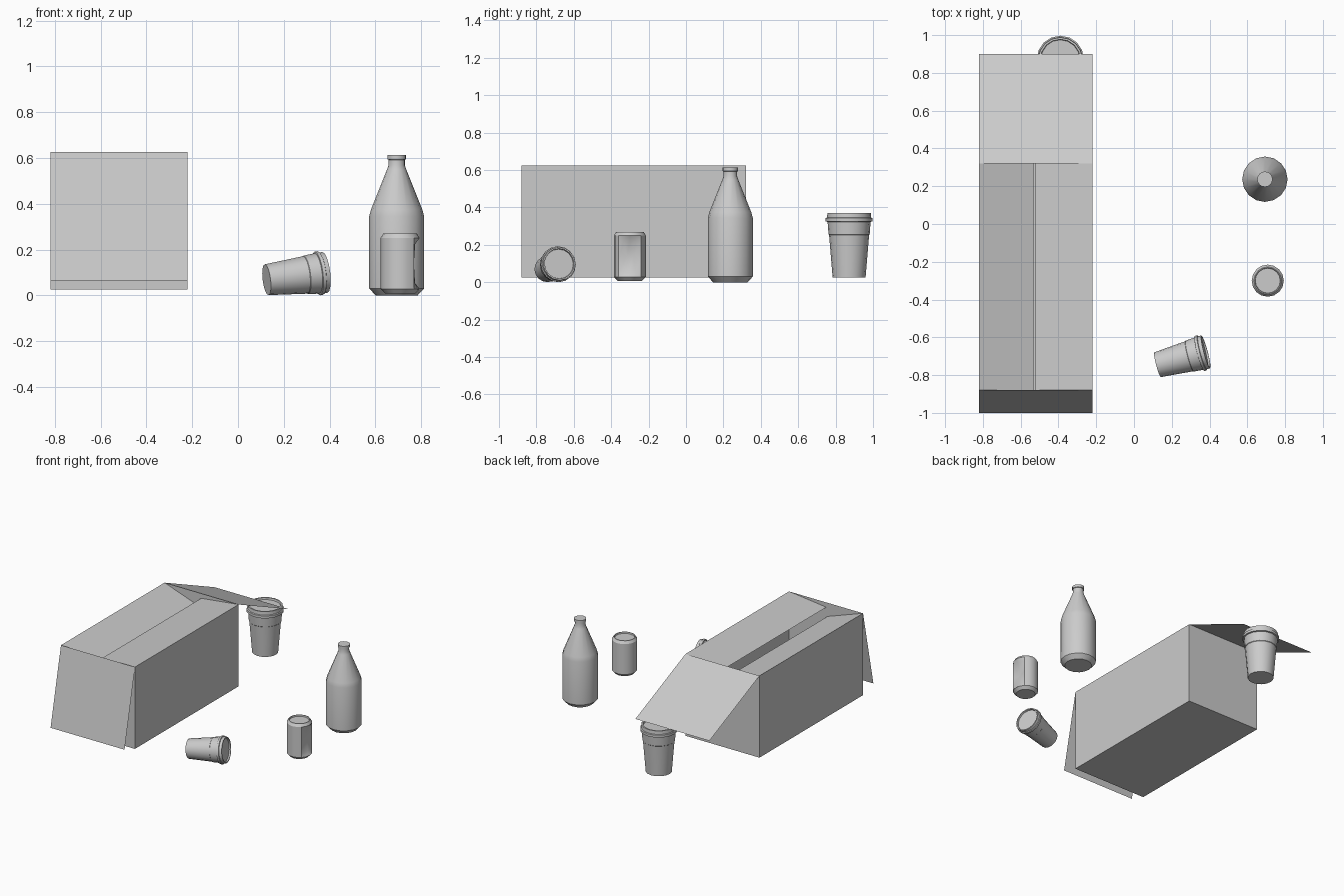
import bpy, bmesh, math
from mathutils import Matrix, Vector

if "Cube" in bpy.data.objects:
    bpy.data.objects.remove(bpy.data.objects["Cube"])


def finish(bm, name, smooth=True):
    bmesh.ops.recalc_face_normals(bm, faces=bm.faces)
    mesh = bpy.data.meshes.new(name)
    bm.to_mesh(mesh)
    bm.free()
    obj = bpy.data.objects.new(name, mesh)
    bpy.context.collection.objects.link(obj)
    if smooth:
        bpy.ops.object.select_all(action='DESELECT')
        obj.select_set(True)
        bpy.context.view_layer.objects.active = obj
        bpy.ops.object.shade_smooth_by_angle(angle=math.radians(30))
    return obj


def lathe(profile, sides=16):
    """Revolve (radius, height) points about z; close both ends."""
    bm = bmesh.new()
    rings = [[bm.verts.new((r * math.cos(2 * math.pi * i / sides),
                            r * math.sin(2 * math.pi * i / sides), z))
              for i in range(sides)] for r, z in profile]
    for a, b in zip(rings, rings[1:]):
        for i in range(sides):
            j = (i + 1) % sides
            bm.faces.new((a[i], a[j], b[j], b[i]))
    bm.faces.new(rings[0][::-1])
    bm.faces.new(rings[-1])
    return bm


def sheet(name, x0, x1, a, b):
    """Thin rectangle running along x, from (y, z) a to b."""
    bm = bmesh.new()
    bm.faces.new([bm.verts.new(p) for p in
                  ((x0, *a), (x1, *a), (x1, *b), (x0, *b))])
    return finish(bm, name, False)


# Open cardboard carton
X0, X1, Y0, Y1, Z0, Z1 = -0.82, -0.22, -0.88, 0.32, 0.025, 0.625
bm = bmesh.new()
bmesh.ops.create_cube(bm, size=1, matrix=Matrix.Translation(
    ((X0 + X1) / 2, (Y0 + Y1) / 2, (Z0 + Z1) / 2))
    @ Matrix.Diagonal((X1 - X0, Y1 - Y0, Z1 - Z0, 1)))
top = [f for f in bm.faces if f.calc_center_median().z > Z1 - 0.01]
bmesh.ops.delete(bm, geom=top, context='FACES')
finish(bm, "carton_body", False)

# End flaps hang outwards
sheet("carton_front_flap", X0, X1, (Y0, Z1), (-1.0, 0.065))
sheet("carton_back_flap", X0, X1, (Y1, Z1), (0.90, 0.37))

# Side flaps sag inwards by different amounts
for name, xo, xi, sag in (("carton_left_flap", X0, -0.532, 0.10),
                          ("carton_right_flap", X1, -0.522, 0.035)):
    bm = bmesh.new()
    bm.faces.new([bm.verts.new(p) for p in
                  ((xo, Y0, Z1), (xo, Y1, Z1),
                   (xi, Y1, Z1 - sag), (xi, Y0, Z1 - sag))])
    finish(bm, name, False)

# Paper cups with lids: one upright, one smaller lying on its side
CUP = [(0.088, 0), (0.107, 0.228), (0.110, 0.231), (0.115, 0.298),
       (0.125, 0.300), (0.125, 0.318), (0.118, 0.321), (0.116, 0.345),
       (0.106, 0.345), (0.103, 0.332)]
bm = lathe(CUP)
bm.transform(Matrix.Translation((-0.39, 0.872, 0.025)))
finish(bm, "standing_cup")

bm = lathe(CUP)
tilt, yaw = math.radians(6.8), math.radians(15)
axis = Vector((math.cos(yaw) * math.cos(tilt),
               math.sin(yaw) * math.cos(tilt), math.sin(tilt)))
bm.transform(Matrix.Translation((0.125, -0.745, 0.07))
             @ axis.to_track_quat('Z', 'Y').to_matrix().to_4x4()
             @ Matrix.Scale(0.77, 4))
low = min(v.co.z for v in bm.verts)
bm.transform(Matrix.Translation((0, 0, -low)))
finish(bm, "fallen_cup")

# Drink can with a crushed dent on its right side
bm = lathe([(0.066, 0), (0.085, 0.02), (0.085, 0.045), (0.085, 0.13),
            (0.085, 0.215), (0.085, 0.243), (0.073, 0.262),
            (0.068, 0.262), (0.066, 0.252)])
for v in bm.verts:
    if 0.04 < v.co.z < 0.22:
        pinch = abs(v.co.z - 0.13) < 0.01 and abs(v.co.y) < 0.04
        v.co.x = min(v.co.x, 0.048 if pinch else 0.066)
        if pinch and v.co.x > 0:
            v.co.y *= 0.5
bm.transform(Matrix.Translation((0.708, -0.30, 0.008)))
finish(bm, "dented_can")

# Bottle with a capped neck
bm = lathe([(0.092, 0), (0.12, 0.03), (0.12, 0.345), (0.112, 0.375),
            (0.042, 0.55), (0.036, 0.568), (0.036, 0.592),
            (0.041, 0.594), (0.041, 0.613)])
bm.transform(Matrix.Translation((0.693, 0.237, 0)))
finish(bm, "bottle")
